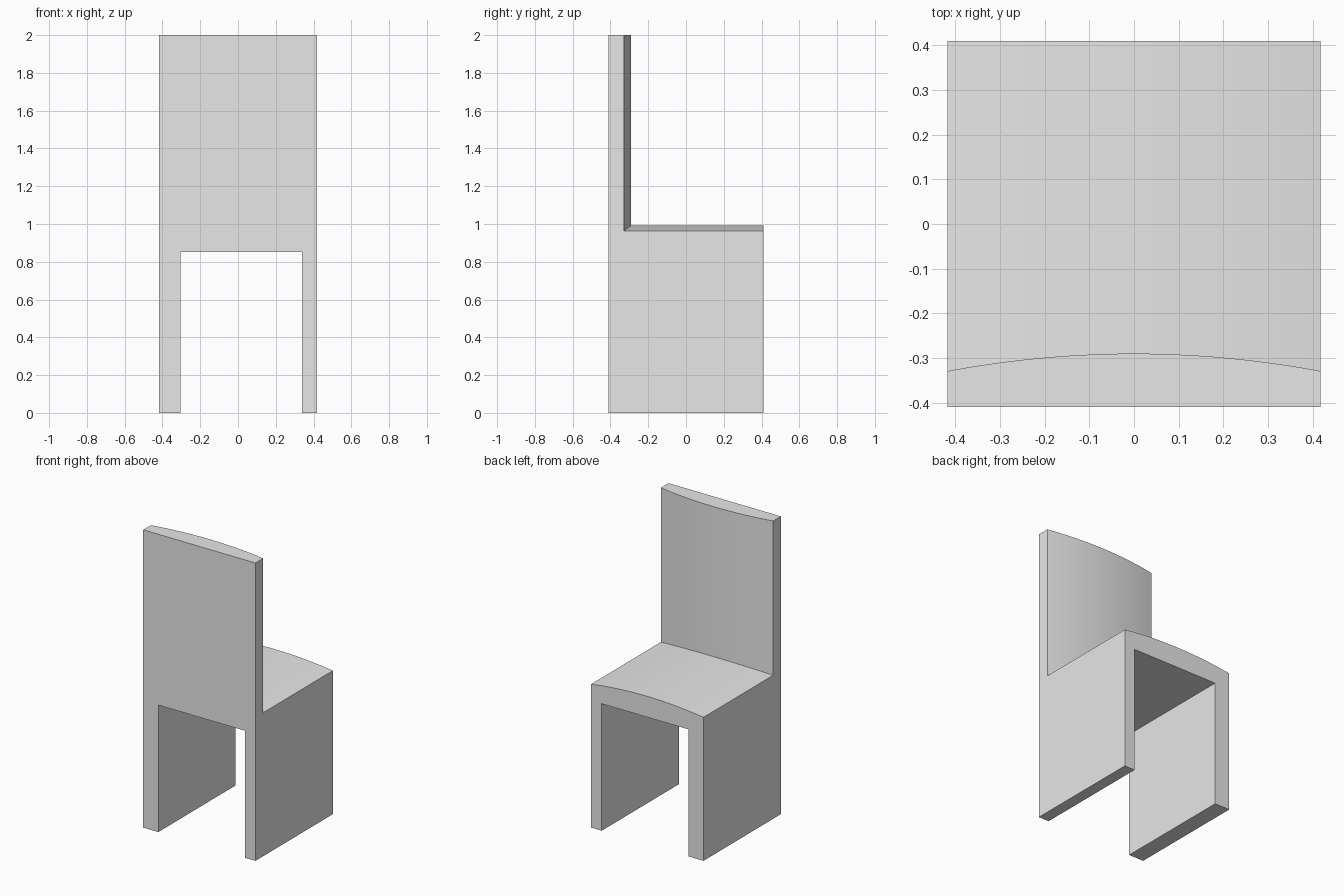
import bpy, bmesh

cube = bpy.data.objects.get("Cube")
if cube:
    bpy.data.objects.remove(cube, do_unlink=True)

W, D, H = 0.417, 0.41, 2.0   # half width, half depth, height

grey = bpy.data.materials.new("light_grey")
grey.use_nodes = True
grey.diffuse_color = (0.8, 0.8, 0.8, 1)
grey.node_tree.nodes["Principled BSDF"].inputs["Base Color"].default_value = (0.8, 0.8, 0.8, 1)


def loft(name, rings):
    """Closed solid through a row of matching rings."""
    bm = bmesh.new()
    rows = [[bm.verts.new(p) for p in ring] for ring in rings]
    n = len(rows[0])
    for a, b in zip(rows, rows[1:]):
        for i in range(n):
            j = (i + 1) % n
            bm.faces.new((a[i], a[j], b[j], b[i]))
    bm.faces.new(rows[0])
    bm.faces.new(rows[-1])
    bmesh.ops.recalc_face_normals(bm, faces=bm.faces)
    mesh = bpy.data.meshes.new(name)
    bm.to_mesh(mesh)
    bm.free()
    mesh.materials.append(grey)
    obj = bpy.data.objects.new(name, mesh)
    bpy.context.collection.objects.link(obj)
    return obj


# Full-height block with the leg opening, drawn from the front
outline = [(-W, 0), (-0.305, 0), (-0.305, 0.853), (0.339, 0.853),
           (0.339, 0), (W, 0), (W, H), (-W, H)]
chair = loft("chair", [[(x, y, z) for x, z in outline] for y in (-D, D)])

# Cutter clearing the space over the arched seat and beside the bowed backrest
rings = []
steps = 30
for i in range(steps + 1):
    t = 1.1 * (2 * i / steps - 1)
    x, y, z = W * t, -0.29 - 0.039 * t * t, 0.993 - 0.029 * t * t
    rings.append([(x, y, z), (x, 1, z), (x, 1, 3), (x, y, 3)])
cutter = loft("seat_space_cutter", rings)
cutter.hide_render = True

cut = chair.modifiers.new("seat_space", "BOOLEAN")
cut.operation = "DIFFERENCE"
cut.solver = "EXACT"
cut.object = cutter

bpy.ops.object.select_all(action="DESELECT")
bpy.context.view_layer.objects.active = chair
chair.select_set(True)
bpy.ops.object.modifier_apply(modifier=cut.name)
bpy.data.objects.remove(cutter, do_unlink=True)
bpy.ops.object.shade_smooth_by_angle()
